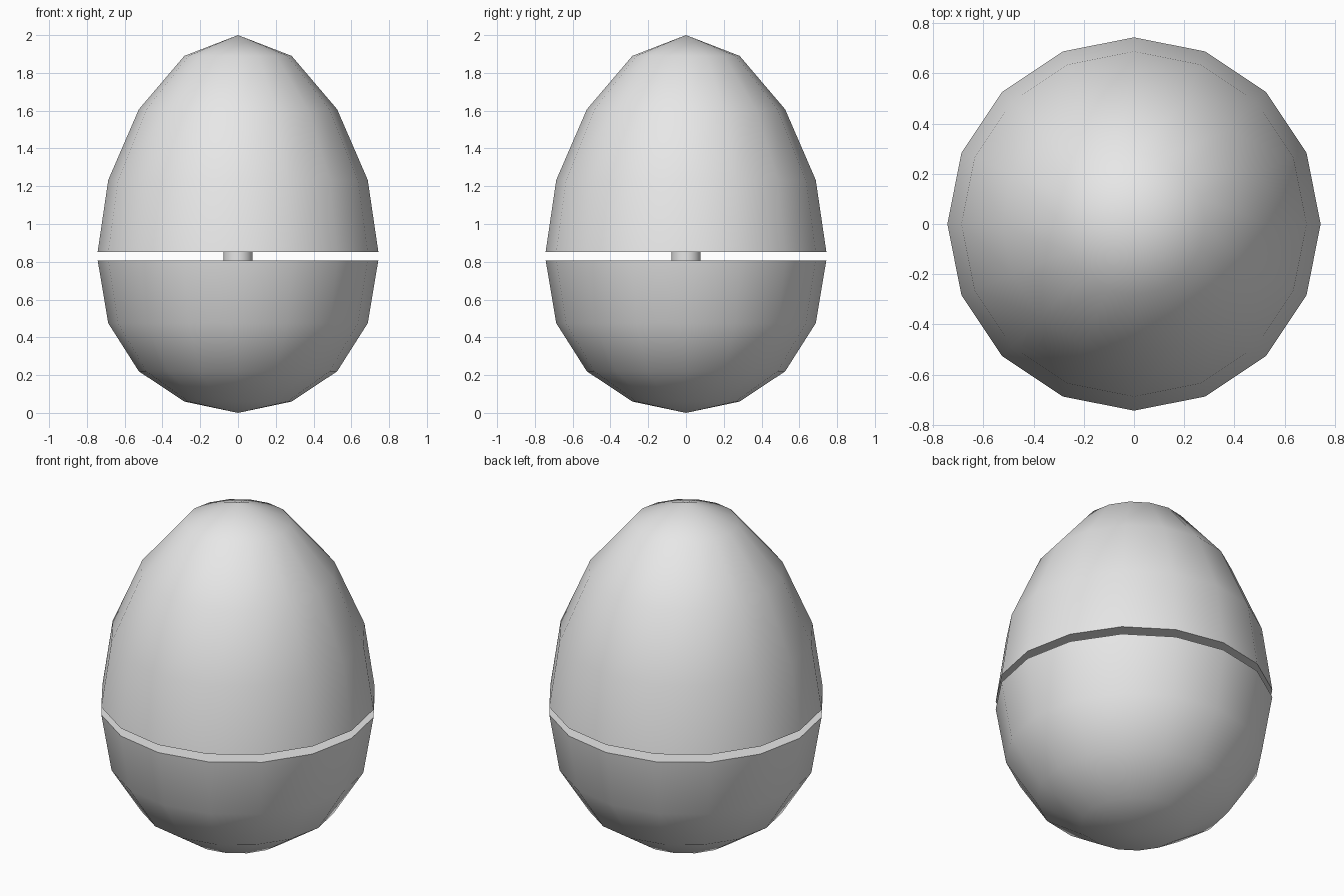
import bpy, bmesh, math

if "Cube" in bpy.data.objects:
    bpy.data.objects.remove(bpy.data.objects["Cube"])

SIDES = 16

grey = bpy.data.materials.new("light grey")
grey.diffuse_color = (0.8, 0.8, 0.8, 1)
grey.use_nodes = True
grey.node_tree.nodes["Principled BSDF"].inputs["Base Color"].default_value = grey.diffuse_color


def egg_half(name, rings, pole_z):
    """Revolve rings (radius, z), rim first, to a pole; close the rim with a flat cap."""
    bm = bmesh.new()
    loops = []
    for r, z in rings:
        loops.append([bm.verts.new((r * math.cos(math.tau * i / SIDES),
                                    r * math.sin(math.tau * i / SIDES), z))
                      for i in range(SIDES)])
    pole = bm.verts.new((0, 0, pole_z))
    bm.faces.new(loops[0])
    for i in range(SIDES):
        j = (i + 1) % SIDES
        for a, b in zip(loops, loops[1:]):
            bm.faces.new((a[i], a[j], b[j], b[i]))
        bm.faces.new((loops[-1][i], loops[-1][j], pole))
    bmesh.ops.recalc_face_normals(bm, faces=bm.faces)
    mesh = bpy.data.meshes.new(name)
    bm.to_mesh(mesh)
    bm.free()
    ob = bpy.data.objects.new(name, mesh)
    bpy.context.collection.objects.link(ob)
    finish(ob)


def finish(ob):
    """Assign the colour and smooth everything but the hard rims."""
    ob.data.materials.append(grey)
    bpy.ops.object.select_all(action='DESELECT')
    ob.select_set(True)
    bpy.context.view_layer.objects.active = ob
    bpy.ops.object.shade_smooth_by_angle(angle=math.radians(50))


# taller upper shell and rounder lower shell
egg_half("upper_shell", [(0.743, 0.853), (0.687, 1.233), (0.525, 1.607), (0.284, 1.89)], 2.0)
egg_half("lower_shell", [(0.743, 0.808), (0.687, 0.475), (0.525, 0.22), (0.284, 0.06)], 0.0)

# short pin joining the two shells across the gap
bpy.ops.mesh.primitive_cylinder_add(vertices=32, radius=0.078, depth=0.09, location=(0, 0, 0.83))
pin = bpy.context.object
pin.name = "centre_pin"
finish(pin)
